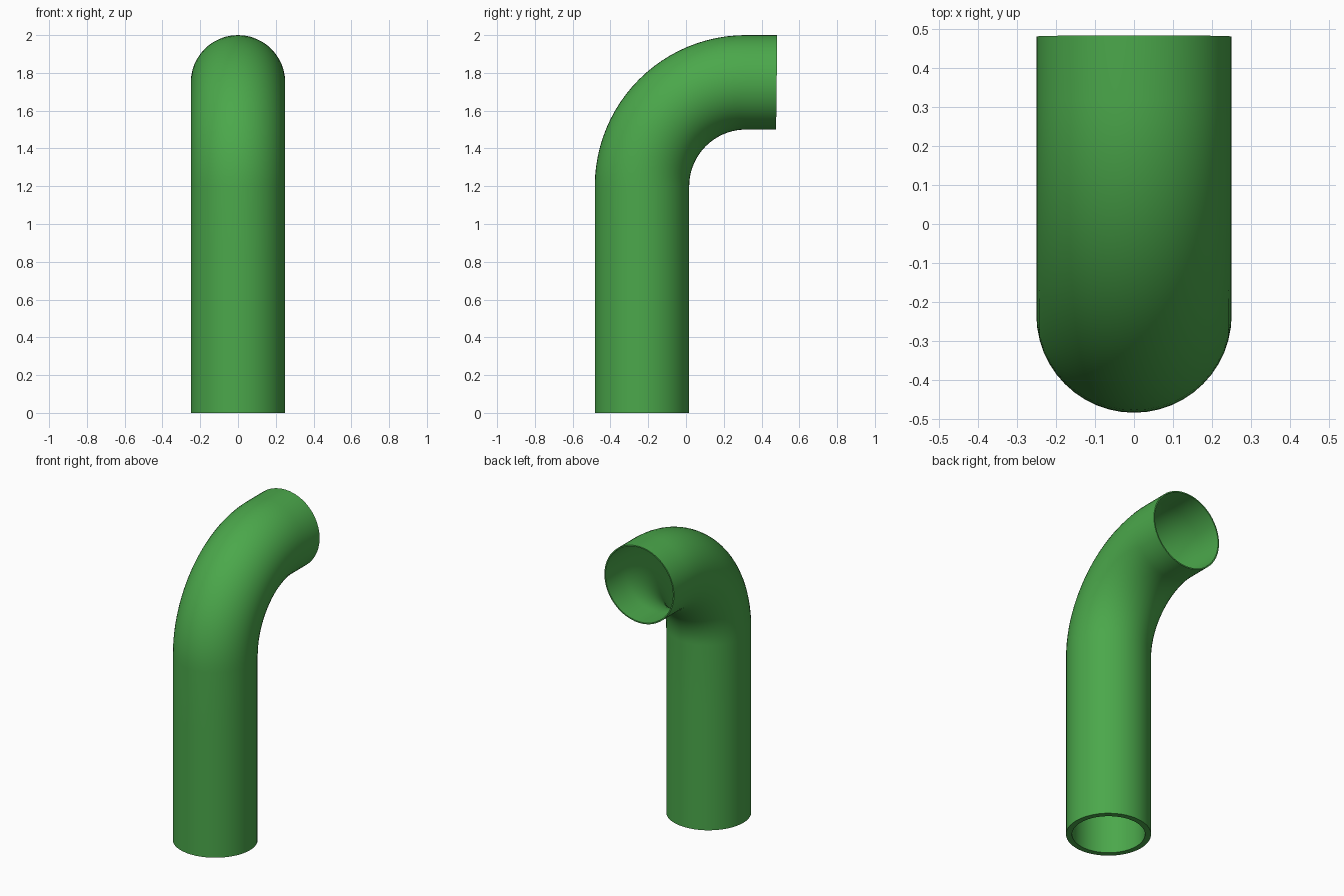
import bpy, bmesh, math

if "Cube" in bpy.data.objects:
    bpy.data.objects.remove(bpy.data.objects["Cube"])

N = 48                      # sides around the pipe
R = 0.25                    # outer radius
BY, BZ, BR = 0.317, 1.2, 0.55   # bend centre (y, z) and centreline radius

green = bpy.data.materials.new("pipe green")
green.diffuse_color = (0.07, 0.39, 0.07, 1)
green.use_nodes = True
green.node_tree.nodes["Principled BSDF"].inputs["Base Color"].default_value = green.diffuse_color

# Centreline stations: (y, z, tilt angle of the section)
path = [(BY - BR, z, 0.0) for z in (0.0, 0.4, 0.8)]
for i in range(25):
    a = math.pi / 2 * i / 24
    path.append((BY - BR * math.cos(a), BZ + BR * math.sin(a), a))
path.append((0.48, BZ + BR, math.pi / 2 + 0.012))


def ring(bm, station, r):
    y, z, a = station
    out = []
    for k in range(N):
        t = 2 * math.pi * k / N
        c = r * math.sin(t)
        out.append(bm.verts.new((r * math.cos(t), y + c * math.cos(a), z - c * math.sin(a))))
    return out


# Outer wall up, then inner wall back down; the wall thins towards the mouth
bm = bmesh.new()
last = len(path) - 1
rings = [ring(bm, s, R) for s in path]
rings += [ring(bm, path[i], 0.215 + 0.027 * i / last) for i in range(last, -1, -1)]
for i, a in enumerate(rings):
    b = rings[(i + 1) % len(rings)]
    for k in range(N):
        j = (k + 1) % N
        bm.faces.new((a[k], a[j], b[j], b[k]))
bmesh.ops.recalc_face_normals(bm, faces=bm.faces)

mesh = bpy.data.meshes.new("bent_pipe")
bm.to_mesh(mesh)
bm.free()
mesh.materials.append(green)
pipe = bpy.data.objects.new("bent_pipe", mesh)
bpy.context.collection.objects.link(pipe)
bpy.context.view_layer.objects.active = pipe
pipe.select_set(True)
bpy.ops.object.shade_smooth_by_angle(angle=math.radians(35))
